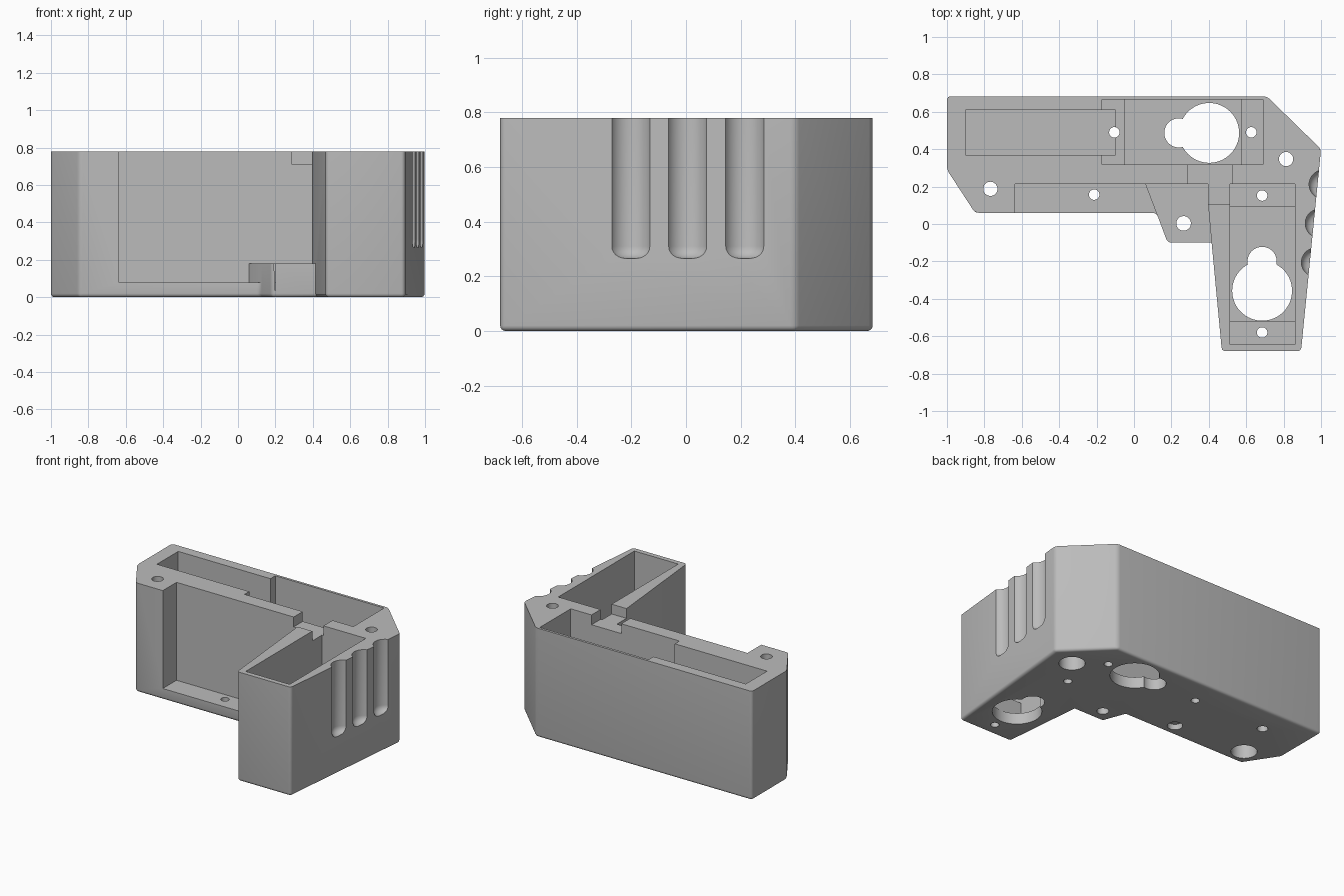
import bpy, bmesh, math

if "Cube" in bpy.data.objects:
    bpy.data.objects.remove(bpy.data.objects["Cube"], do_unlink=True)

HEIGHT, TOP, FLOOR, LEDGE = 0.78, 0.9, 0.08, 0.2

grey = bpy.data.materials.new("plain_grey")
grey.use_nodes = True
grey.diffuse_color = (0.5, 0.5, 0.5, 1)
grey.node_tree.nodes["Principled BSDF"].inputs["Base Color"].default_value = (0.5, 0.5, 0.5, 1)


def prism(name, points, z0, z1):
    """Upright solid from a flat outline."""
    bm = bmesh.new()
    low = [bm.verts.new((x, y, z0)) for x, y in points]
    high = [bm.verts.new((x, y, z1)) for x, y in points]
    bm.faces.new(low)
    bm.faces.new(high)
    n = len(points)
    for i in range(n):
        j = (i + 1) % n
        bm.faces.new((low[i], low[j], high[j], high[i]))
    bmesh.ops.recalc_face_normals(bm, faces=bm.faces)
    mesh = bpy.data.meshes.new(name)
    bm.to_mesh(mesh)
    bm.free()
    obj = bpy.data.objects.new(name, mesh)
    bpy.context.collection.objects.link(obj)
    mesh.materials.append(grey)
    return obj


def round_edges(obj, test, width, segments):
    bm = bmesh.new()
    bm.from_mesh(obj.data)
    edges = [e for e in bm.edges if test(e.verts[0].co, e.verts[1].co)]
    bmesh.ops.bevel(bm, geom=edges, offset=width, segments=segments,
                    profile=0.5, affect='EDGES')
    bm.to_mesh(obj.data)
    bm.free()


def cut(tool):
    mod = body.modifiers.new("cut", 'BOOLEAN')
    mod.operation = 'DIFFERENCE'
    mod.solver = 'EXACT'
    mod.object = tool
    bpy.context.view_layer.objects.active = body
    bpy.ops.object.modifier_apply(modifier=mod.name)
    bpy.data.objects.remove(tool, do_unlink=True)


def box(x0, x1, y0, y1, z0):
    cut(prism("pocket_cutter", [(x0, y0), (x1, y0), (x1, y1), (x0, y1)], z0, TOP))


def circle(x, y, r, n):
    return [(x + r * math.cos(2 * math.pi * i / n),
             y + r * math.sin(2 * math.pi * i / n)) for i in range(n)]


def hole(x, y, r, z1=TOP, n=40):
    cut(prism("hole_cutter", circle(x, y, r, n), -0.1, z1))


# Angled housing with softened corners and bottom rim
outline = [(-1, 0.683), (0.71, 0.683), (1, 0.4), (0.893, -0.68), (0.47, -0.68),
           (0.415, -0.1), (0.18, -0.1), (0.12, 0.06), (-0.85, 0.06), (-1, 0.29)]
body = prism("housing", outline, 0, HEIGHT)
inner = outline[5]
round_edges(body, lambda a, b: (a.z < 0.01 and b.z < 0.01) or
            (abs(a.z - b.z) > 0.1 and abs(a.x - inner[0]) > 0.01), 0.02, 4)

# Front recess and the raised tab beside the short arm
cut(prism("recess_cutter", [(-0.637, 0.215), (0.06, 0.215), (0.18, -0.1),
                            (0.18, -0.3), (-0.637, -0.3)], FLOOR, TOP))
cut(prism("tab_cutter", [(-0.3, 0.215), (0.396, 0.215), (0.396, 0.105),
                         (0.415, -0.1), (0.41, -0.3), (-0.3, -0.3)], 0.18, TOP))

# Long cable pocket and the two stepped pockets
box(-0.9, -0.1, 0.37, 0.61, FLOOR)
box(-0.17, 0.69, 0.317, 0.665, LEDGE)
box(-0.05, 0.573, 0.317, 0.665, FLOOR)
box(0.513, 0.86, -0.645, 0.215, LEDGE)
box(0.513, 0.86, -0.522, 0.092, FLOOR)

# Shallow wire channel between the pockets
box(0.29, 0.525, 0.2, 0.33, 0.71)
box(0.38, 0.53, 0.107, 0.215, 0.71)

# Keyhole openings through the floor
for x, y, sx, sy in ((0.402, 0.487, 0.24, 0.487), (0.685, -0.357, 0.685, -0.2)):
    hole(x, y, 0.16, 0.15, 64)
    hole(sx, sy, 0.078, 0.15)

# Screw holes in the pocket ledges
for x, y in ((-0.105, 0.49), (0.627, 0.49), (0.685, 0.152), (0.685, -0.58)):
    hole(x, y, 0.028)

# Bolt holes, some with a wider bore from below
for x, y, r, bore, depth in ((-0.768, 0.188, 0.038, 0.085, 0.2),
                             (0.813, 0.347, 0.038, 0.085, 0.2),
                             (-0.213, 0.157, 0.028, 0.05, 0.04),
                             (0.265, 0.003, 0.039, 0, 0)):
    hole(x, y, r)
    if bore:
        hole(x, y, bore, depth)
hole(-0.67, 0.49, 0.035, 0.05)

# Finger grooves on the outer side, rounded at the lower end
for y in (-0.205, 0.003, 0.212):
    edge_x = 1 - (0.4 - y) * 0.107 / 1.08
    groove = prism("groove_cutter", circle(edge_x + 0.032, y, 0.077, 48), 0.265, TOP)
    round_edges(groove, lambda a, b: a.z < 0.3 and b.z < 0.3, 0.045, 6)
    cut(groove)

# Smooth rounded parts, keep crisp edges
bpy.ops.object.select_all(action='DESELECT')
body.select_set(True)
bpy.context.view_layer.objects.active = body
bpy.ops.object.shade_smooth_by_angle(angle=math.radians(30))
